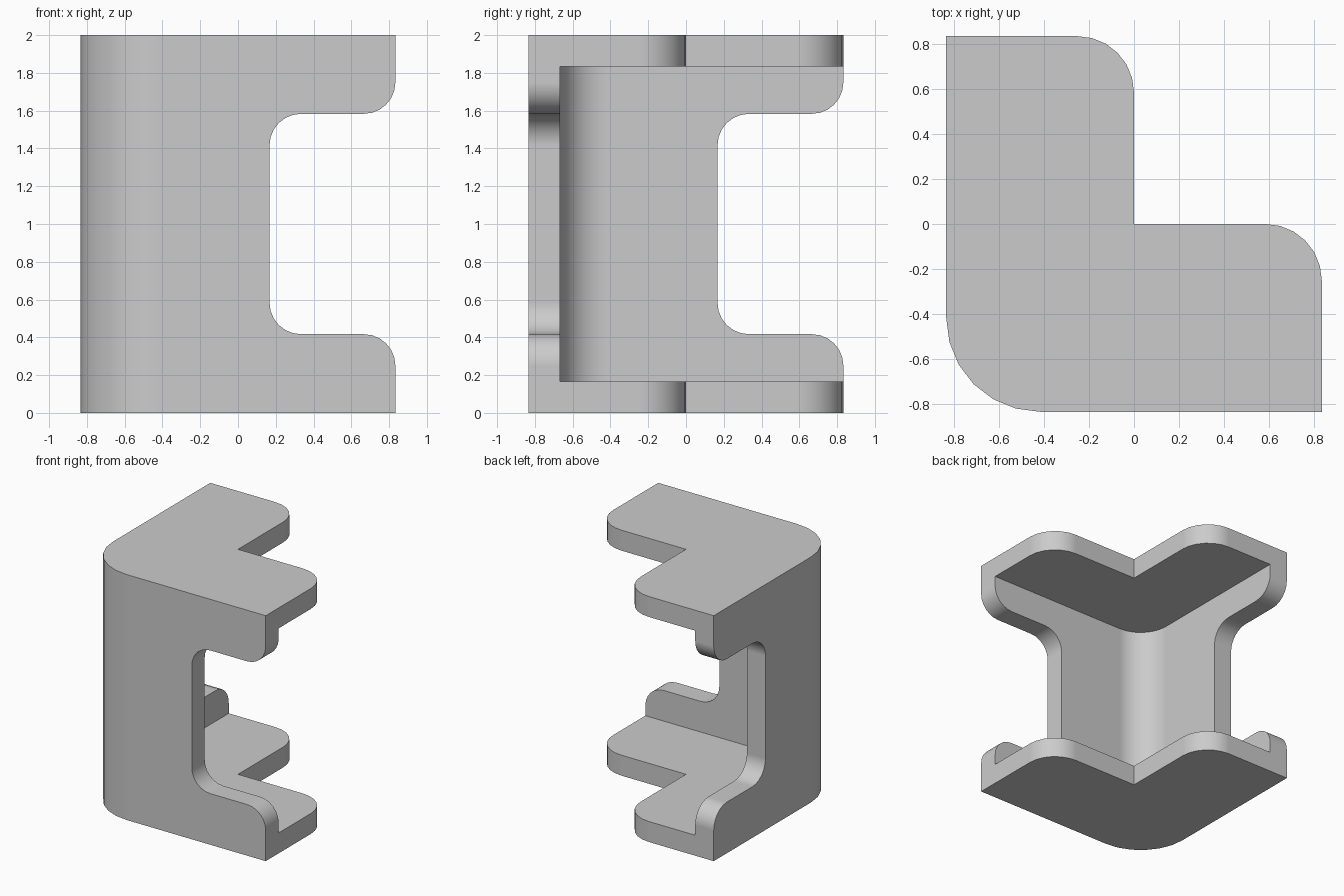
import bpy
import bmesh
from math import cos, sin, radians
from mathutils import Vector

cube = bpy.data.objects.get("Cube")
if cube:
    bpy.data.objects.remove(cube)

U = 1 / 6          # wall and plate thickness
HALF = 5 * U       # half width in plan
TOP = 12 * U
STEPS = 6          # segments per rounded corner

grey = bpy.data.materials.new("plain grey")
grey.use_nodes = True
grey.diffuse_color = (0.6, 0.6, 0.6, 1)
grey.node_tree.nodes["Principled BSDF"].inputs["Base Color"].default_value = (0.6, 0.6, 0.6, 1)


def rounded(corners):
    """Turn (a, b, radius) right-angle corners into an outline with arcs."""
    pts = []
    for i, (a, b, r) in enumerate(corners):
        p = Vector((a, b))
        if r == 0:
            pts.append(p)
            continue
        before = (Vector(corners[i - 1][:2]) - p).normalized()
        after = (Vector(corners[(i + 1) % len(corners)][:2]) - p).normalized()
        centre = p + (before + after) * r
        for s in range(STEPS + 1):
            t = radians(90 * s / STEPS)
            pts.append(centre - after * r * cos(t) - before * r * sin(t))
    return pts


def prism(name, outline, place, low, high):
    """Extrude an outline; place(a, b, depth) gives the 3D point."""
    bm = bmesh.new()
    ends = [[bm.verts.new(place(p.x, p.y, d)) for p in outline] for d in (low, high)]
    for ring in ends:
        bm.faces.new(ring)
    n = len(outline)
    for i in range(n):
        j = (i + 1) % n
        bm.faces.new((ends[0][i], ends[0][j], ends[1][j], ends[1][i]))
    bmesh.ops.recalc_face_normals(bm, faces=bm.faces)
    mesh = bpy.data.meshes.new(name)
    bm.to_mesh(mesh)
    bm.free()
    obj = bpy.data.objects.new(name, mesh)
    bpy.context.collection.objects.link(obj)
    mesh.materials.append(grey)
    return obj


def flat_plan(a, b, d):
    return (a, b, d)


# Full-height L-shaped block
bracket = prism("corner_bracket", rounded([
    (-HALF, -HALF, 2.5 * U), (HALF, -HALF, 0), (HALF, 0, 1.5 * U),
    (0, 0, 0), (0, HALF, 1.5 * U), (-HALF, HALF, 0)]), flat_plan, 0, TOP)

# Hollow between the top and bottom plates, leaving two thin walls
inner = -HALF + U
hollow = prism("hollow_cutter", rounded([
    (inner, inner, 1.5 * U), (1, inner, 0), (1, 1, 0), (inner, 1, 0)]),
    flat_plan, U, TOP - U)

# Rounded opening in the free edge of each wall
low, high = 2.5 * U, 9.5 * U
opening = rounded([
    (1, low - U, 0), (HALF, low - U, 0), (HALF, low, 0), (U, low, U),
    (U, high, U), (HALF, high, 0), (HALF, high + U, 0), (1, high + U, 0)])


def lip(z_edge, sign):
    """Arc that rounds the outer tip of a flange."""
    return [Vector((HALF - U + U * cos(t), z_edge - sign * U + sign * U * sin(t)))
            for t in (radians(90 * s / STEPS) for s in range(STEPS + 1))]


# Replace the square tips with rounded lips
opening = ([opening[0]] + lip(low, 1) + opening[3:-3]
           + lip(high, -1)[::-1] + [opening[-1]])
front_cut = prism("front_opening_cutter", opening, lambda a, b, d: (a, d, b), -1, -0.5)
side_cut = prism("side_opening_cutter", opening, lambda a, b, d: (d, a, b), -1, -0.5)

bpy.context.view_layer.objects.active = bracket
for cutter in (hollow, front_cut, side_cut):
    cutter.hide_render = True
    mod = bracket.modifiers.new("cut", "BOOLEAN")
    mod.operation = "DIFFERENCE"
    mod.solver = "EXACT"
    mod.object = cutter
    bpy.ops.object.modifier_apply(modifier=mod.name)
    bpy.data.objects.remove(cutter)

# Smooth rounded corners, crisp edges, flat large faces
bpy.ops.object.select_all(action="DESELECT")
bracket.select_set(True)
bpy.ops.object.shade_smooth_by_angle(angle=radians(30))
flatten = bracket.modifiers.new("even shading", "WEIGHTED_NORMAL")
flatten.keep_sharp = True
flatten.weight = 100
